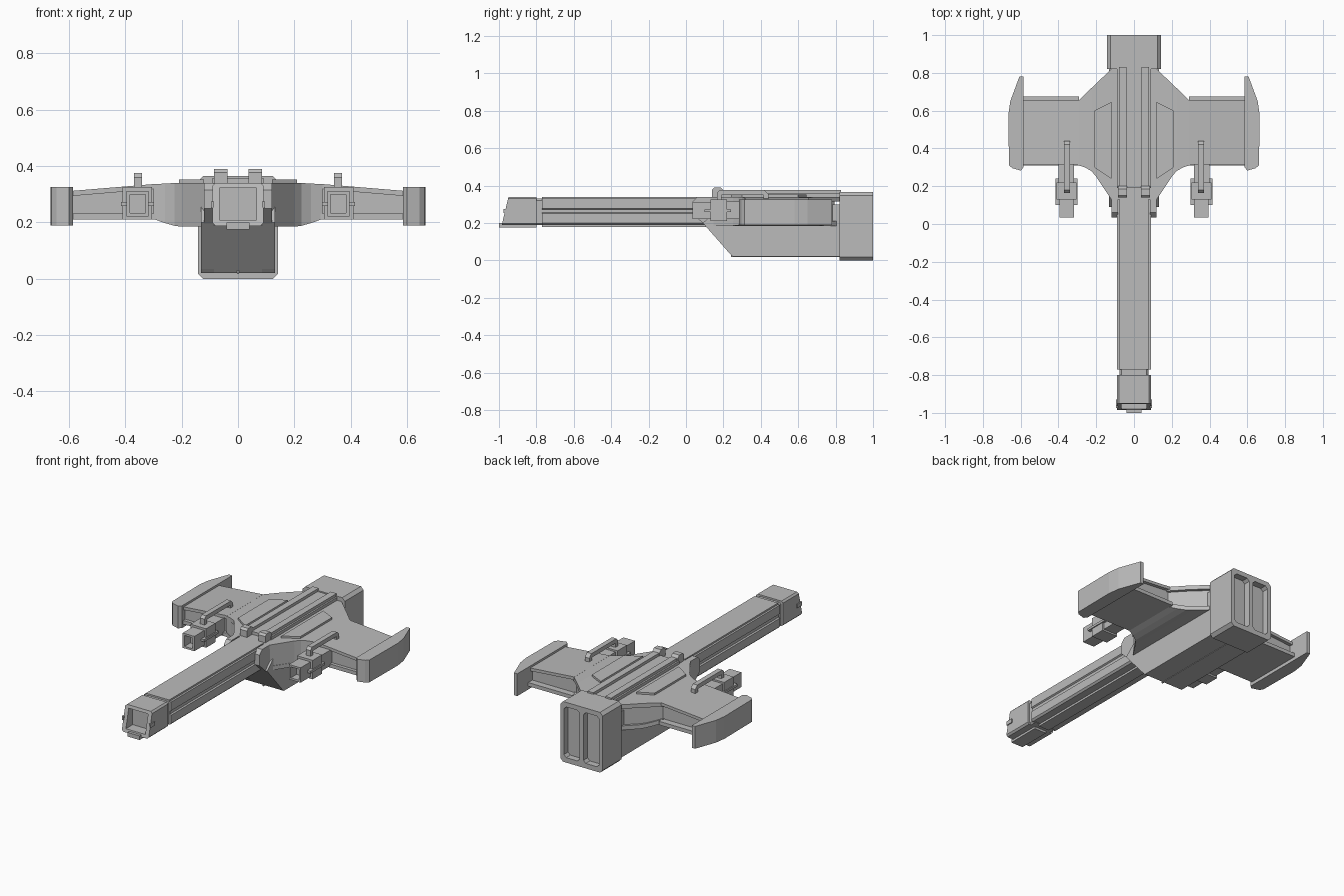
import bpy, bmesh

old = bpy.data.objects.get("Cube")
if old:
    bpy.data.objects.remove(old, do_unlink=True)

grey = bpy.data.materials.new("hull grey")
grey.use_nodes = True
COLOUR = (0.5, 0.5, 0.5, 1)
grey.diffuse_color = COLOUR
grey.node_tree.nodes["Principled BSDF"].inputs["Base Color"].default_value = COLOUR


def finish(name, bm):
    bmesh.ops.recalc_face_normals(bm, faces=bm.faces[:])
    mesh = bpy.data.meshes.new(name)
    bm.to_mesh(mesh)
    bm.free()
    mesh.materials.append(grey)
    ob = bpy.data.objects.new(name, mesh)
    bpy.context.collection.objects.link(ob)
    return ob


def skin(name, rings):
    """Join equal rings of points and cap both ends."""
    bm = bmesh.new()
    rows = [[bm.verts.new(p) for p in ring] for ring in rings]
    for a, b in zip(rows, rows[1:]):
        for i in range(len(a)):
            j = (i + 1) % len(a)
            bm.faces.new((a[i], a[j], b[j], b[i]))
    bm.faces.new(rows[0])
    bm.faces.new(rows[-1])
    return finish(name, bm)


def prism(name, pts, axis, lo, hi):
    """Extrude a profile along x (y,z), y (x,z) or z (x,y)."""
    place = {"x": lambda u, v, t: (t, u, v),
             "y": lambda u, v, t: (u, t, v),
             "z": lambda u, v, t: (u, v, t)}[axis]
    return skin(name, [[place(u, v, t) for u, v in pts] for t in (lo, hi)])


def box(name, x, y, z):
    return prism(name, [(x[0], z[0]), (x[1], z[0]), (x[1], z[1]), (x[0], z[1])], "y", *y)


def chamfered(x, z, c):
    (a, b), (l, h) = x, z
    return [(a + c, l), (b - c, l), (b, l + c), (b, h - c),
            (b - c, h), (a + c, h), (a, h - c), (a, l + c)]


def cut(ob, cutter):
    mod = ob.modifiers.new("recess", "BOOLEAN")
    mod.operation, mod.solver, mod.object = "DIFFERENCE", "EXACT", cutter
    bpy.context.view_layer.objects.active = ob
    bpy.ops.object.modifier_apply(modifier=mod.name)
    bpy.data.objects.remove(cutter, do_unlink=True)


def both(pts):
    """Complete a right-half profile with its mirror image."""
    return pts + [(-x, z) for x, z in reversed(pts)]


def slant(ob, y_edge):
    """Rake the front end so its lower edge leads."""
    for v in ob.data.vertices:
        if v.co.y < y_edge:
            v.co.y += (v.co.z - 0.19) * 0.24


# Long barrel with side grooves, neck and raked muzzle
barrel = [(.035, .178), (.035, .19), (.08, .19), (.09, .2), (.09, .25), (.082, .255),
          (.082, .272), (.09, .277), (.09, .33), (.078, .33), (.078, .34)]
prism("barrel", both(barrel), "y", -.77, .2)
prism("barrel_neck", chamfered((-.076, .076), (.188, .33), .01), "y", -.81, -.76)
muzzle = prism("muzzle", chamfered((-.09, .09), (.188, .34), .01), "y", -.985, -.80)
slant(muzzle, -.9)
cut(muzzle, box("muzzle_cutter", (-.065, .065), (-1.1, -.915), (.208, .322)))
box("muzzle_keel", (-.04, .04), (-1, -.8), (.175, .2))
for s in (-1, 1):
    box("muzzle_rib", sorted((s * .085, s * .096)), (-.975, -.93), (.252, .275))

# Hull and wing stations: x, front y, rear y, underside z, top z
hull = [(0, .13, .82, .185, .34), (.12, .13, .82, .185, .34), (.16, .19, .782, .185, .34),
        (.2, .25, .744, .185, .34), (.225, .28, .72, .188, .34), (.26, .3, .686, .198, .338),
        (.3, .312, .648, .212, .336)]
wing = [(.29, .315, .655, .21, .337), (.59, .315, .655, .21, .312)]


def shell(name, stations, s, bottom, top, front=0, rear=0):
    """Loft the stations between two heights given by functions of (low, high)."""
    rings = []
    for x, f, r, l, h in stations:
        b, t = bottom(l, h), top(l, h)
        rings.append([(s * x, f + front, b), (s * x, r - rear, b),
                      (s * x, r - rear, t), (s * x, f + front, t)])
    return skin(name, rings)


low, high = (lambda l, h: l), (lambda l, h: h)
for s, side in ((1, "left"), (-1, "right")):
    def span(a, b):
        return sorted((s * a, s * b))

    shell(side + "_hull_core", hull, s, low, lambda l, h: h - .01, .004, .025)
    shell(side + "_hull_deck", hull, s, lambda l, h: h - .025, high)
    shell(side + "_hull_lip", hull, s, low, lambda l, h: l + .025, 0, .005)
    shell(side + "_wing_core", wing, s, lambda l, h: l + .01, lambda l, h: h - .005, .015, .02)
    shell(side + "_wing_deck", wing, s, lambda l, h: h - .018, high)
    shell(side + "_wing_lip", wing, s, low, lambda l, h: l + .022, -.005, -.02)

    # Wing tip fin
    fin = [(.585, .3), (.585, .78), (.607, .78), (.655, .65), (.665, .58),
           (.662, .312), (.645, .296), (.6, .283)]
    prism(side + "_wing_fin", [(s * x, y) for x, y in fin], "z", .19, .325)

    # Raised deck plate
    plate = [(.12, .24), (.21, .3), (.21, .6), (.12, .645)]
    prism(side + "_deck_plate", [(s * x, y) for x, y in plate], "z", .33, .352)

    # Cheek beside the barrel
    cheek = [(.035, .25), (.035, .315), (.06, .34), (.2, .34), (.2, .19), (.1, .19)]
    prism(side + "_barrel_cheek", cheek, "x", *span(.085, .12))

    # Spine rail with its front block
    box(side + "_spine_rail", span(.04, .08), (.19, .83), (.33, .375))
    block = [(.14, .33), (.14, .378), (.152, .39), (.185, .39), (.2, .375), (.2, .33)]
    prism(side + "_rail_block", block, "x", *span(.038, .085))

    # Wing gun
    gun = box(side + "_gun_barrel", span(.317, .395), (.035, .14), (.222, .312))
    cut(gun, box("gun_cutter", span(.329, .383), (0, .09), (.234, .3)))
    box(side + "_gun_body", span(.305, .41), (.13, .22), (.21, .325))
    box(side + "_gun_mount", span(.318, .4), (.21, .33), (.22, .315))
    box(side + "_gun_rib", span(.298, .416), (.10, .24), (.258, .272))
    arm = [(.165, .31), (.165, .36), (.18, .375), (.42, .375), (.44, .355), (.44, .32),
           (.415, .32), (.415, .35), (.19, .35), (.19, .31)]
    prism(side + "_gun_arm", arm, "x", *span(.34, .37))

# Centre spine and lower hull
box("spine", (-.09, .09), (.19, .83), (.33, .358))
keel = [(.1, .19), (.25, .02), (.83, .02), (.83, .2), (.1, .2)]
prism("lower_hull", keel, "x", -.09, .09)
for s in (-1, 1):
    side_keel = [(.09, .2), (.235, .035), (.25, .02), (.83, .02), (.83, .3), (.2, .3)]
    prism("lower_hull_side", side_keel, "x", *sorted((s * .085, s * .132)))
box("keel_seam", (-.004, .004), (.24, .82), (.017, .03))

# Engine block with two recessed exhausts
engine = prism("engine_block", chamfered((-.142, .142), (0, .365), .018), "y", .82, 1)
for s in (-1, 1):
    cut(engine, prism("exhaust_cutter",
                      chamfered(sorted((s * .013, s * .118)), (.03, .337), .015), "y", .96, 1.1))
